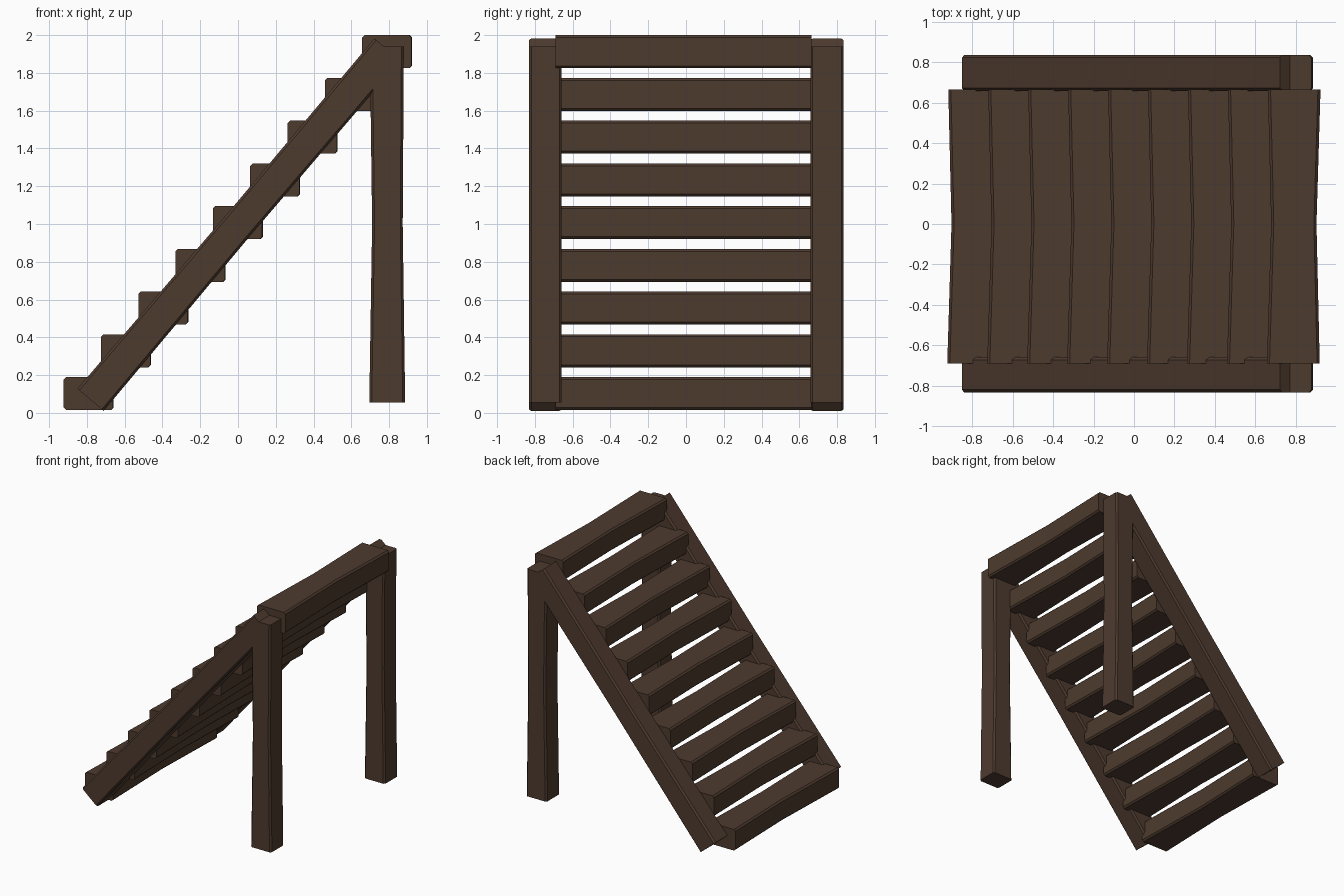
import bpy, bmesh, math
from mathutils import Vector

if "Cube" in bpy.data.objects:
    bpy.data.objects.remove(bpy.data.objects["Cube"])

wood = bpy.data.materials.new("dark_wood")
wood.diffuse_color = (0.075, 0.043, 0.028, 1)
wood.use_nodes = True
wood.node_tree.nodes["Principled BSDF"].inputs["Base Color"].default_value = wood.diffuse_color


def beam(name, stations, axes, origin=(0, 0, 0), c=0.013):
    """Loft a chamfered rectangle; stations are (t, u0, u1, v0, v1) along axes (u, v, t)."""
    U, V, T = (Vector(a) for a in axes)
    bm = bmesh.new()
    rings = []
    for t, u0, u1, v0, v1 in stations:
        pts = [(u0 + c, v0), (u1 - c, v0), (u1, v0 + c), (u1, v1 - c),
               (u1 - c, v1), (u0 + c, v1), (u0, v1 - c), (u0, v0 + c)]
        rings.append([bm.verts.new(Vector(origin) + U * u + V * v + T * t) for u, v in pts])
    for a, b in zip(rings, rings[1:]):
        for i in range(8):
            j = (i + 1) % 8
            bm.faces.new((a[i], a[j], b[j], b[i]))
    bm.faces.new(rings[0][::-1])
    bm.faces.new(rings[-1])
    bmesh.ops.recalc_face_normals(bm, faces=bm.faces)
    mesh = bpy.data.meshes.new(name)
    bm.to_mesh(mesh)
    bm.free()
    mesh.materials.append(wood)
    ob = bpy.data.objects.new(name, mesh)
    bpy.context.collection.objects.link(ob)
    return ob


X, Y, Z = (1, 0, 0), (0, 1, 0), (0, 0, 1)

# treads, slightly waisted in the middle
for i in range(9):
    beam(f"tread_{i + 1}",
         [(-0.69, -0.133, 0.128, 0, 0.175),
          (0.0, -0.112, 0.112, 0, 0.175),
          (0.665, -0.128, 0.132, 0, 0.175)],
         (X, Z, Y), (-0.79 + i * 0.1975, 0, 0.015 + i * 0.2262))

# sloping side rails and rear posts on both sides
lo, hi = Vector((-0.85, 0, 0.128)), Vector((0.722, 0, 1.982))
d = (hi - lo).normalized()
n = Vector((d.z, 0, -d.x))
length = (hi - lo).length
for side, y0, y1 in (("front", -0.832, -0.658), ("back", 0.658, 0.835)):
    beam(f"{side}_side_rail",
         [(0, 0, 0.182, y0, y1), (length / 2, 0.006, 0.174, y0, y1),
          (length, 0, 0.18, y0, y1)],
         (n, Y, d), lo)
    beam(f"{side}_post",
         [(0.055, 0.695, 0.885, y0, y1), (1.0, 0.71, 0.872, y0, y1),
          (1.94, 0.698, 0.878, y0, y1)],
         (X, Y, Z))
